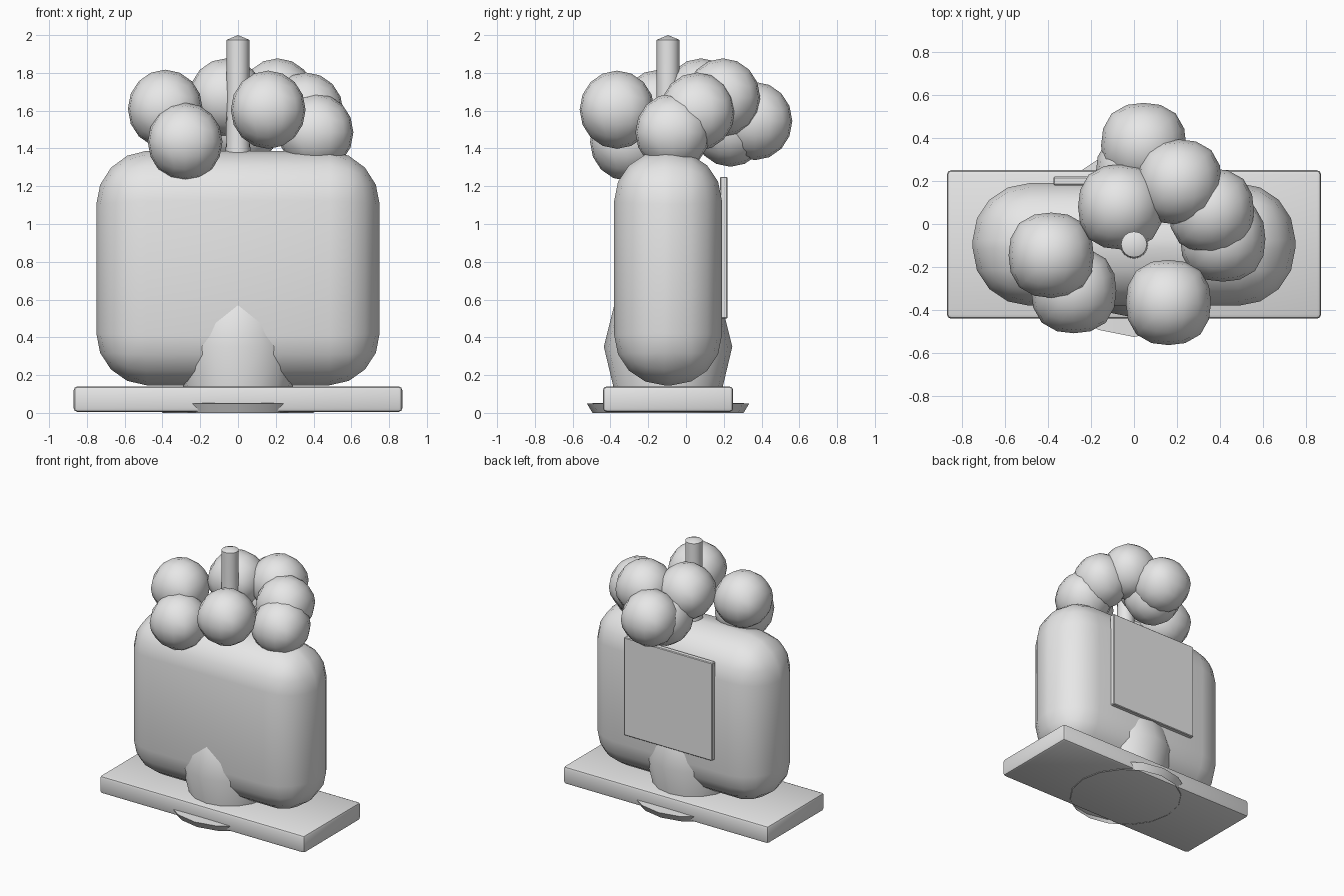
import bpy, bmesh, math
from mathutils import Vector

if "Cube" in bpy.data.objects:
    bpy.data.objects.remove(bpy.data.objects["Cube"])

grey = bpy.data.materials.new("light_grey")
grey.diffuse_color = (0.8, 0.8, 0.8, 1)
grey.use_nodes = True
grey.node_tree.nodes["Principled BSDF"].inputs["Base Color"].default_value = grey.diffuse_color


def finish(bm, name, angle=40):
    bmesh.ops.recalc_face_normals(bm, faces=bm.faces)
    me = bpy.data.meshes.new(name)
    bm.to_mesh(me)
    bm.free()
    ob = bpy.data.objects.new(name, me)
    bpy.context.collection.objects.link(ob)
    me.materials.append(grey)
    bpy.ops.object.select_all(action='DESELECT')
    ob.select_set(True)
    bpy.context.view_layer.objects.active = ob
    bpy.ops.object.shade_smooth_by_angle(angle=math.radians(angle))
    return ob


def box(lo, hi, bevel, segments):
    lo, hi = Vector(lo), Vector(hi)
    bm = bmesh.new()
    bmesh.ops.create_cube(bm, size=1)
    for v in bm.verts:
        v.co = (lo + hi) / 2 + v.co * (hi - lo)
    bmesh.ops.bevel(bm, geom=bm.edges[:], offset=bevel, segments=segments,
                    profile=0.5, affect='EDGES')
    return bm


# Flat base slab and back panel
finish(box((-0.87, -0.44, 0.005), (0.87, 0.25, 0.14), 0.02, 2), "base_slab")
finish(box((-0.375, 0.18, 0.5), (0.375, 0.22, 1.25), 0.005, 1), "back_panel", 30)

# Pillowy body, slightly crowned towards the middle
bm = box((-0.75, -0.38, 0.14), (0.75, 0.19, 1.40), 0.265, 4)
for v in bm.verts:
    v.co.z -= 0.03 * (v.co.x / 0.75) ** 2 * (1 if v.co.z > 0.77 else -0.5)
finish(bm, "body", 60)

# Turned core: foot disc, bulb and long neck with a pointed tip
profile = [(0.40, 0.0), (0.43, 0.05), (0.29, 0.055), (0.29, 0.14), (0.34, 0.35),
           (0.285, 0.57), (0.15, 0.80), (0.075, 1.0), (0.065, 1.4),
           (0.06, 1.65), (0.06, 1.975), (0.0, 2.0)]
bm = bmesh.new()
pts = [bm.verts.new((r, -0.095, z)) for r, z in profile]
edges = [bm.edges.new(p) for p in zip(pts, pts[1:])]
bmesh.ops.spin(bm, geom=pts + edges, cent=(0, -0.095, 0), axis=(0, 0, 1),
               angle=math.tau, steps=16)
bmesh.ops.remove_doubles(bm, verts=bm.verts[:], dist=0.0005)
finish(bm, "turned_core")

# Ring of rounded balls piled on top
balls = [(-0.385, -0.145, 1.61), (-0.28, -0.31, 1.435), (0.16, -0.365, 1.605),
         (-0.062, 0.08, 1.67), (0.21, 0.195, 1.67), (0.36, 0.06, 1.595),
         (0.413, -0.07, 1.485), (0.045, 0.365, 1.545), (0.02, 0.235, 1.51)]
for i, centre in enumerate(balls):
    bm = bmesh.new()
    bmesh.ops.create_cube(bm, size=2)
    bmesh.ops.subdivide_edges(bm, edges=bm.edges[:], cuts=3, use_grid_fill=True)
    for v in bm.verts:
        n = Vector([math.tan(c * math.pi / 4) for c in v.co]).normalized()
        k = 1 + 0.25 * n.x ** 2 * n.y ** 2
        v.co = Vector(centre) + Vector((n.x * k * 0.198, n.y * k * 0.198, n.z * 0.207))
    finish(bm, f"ball_{i + 1}", 60)
